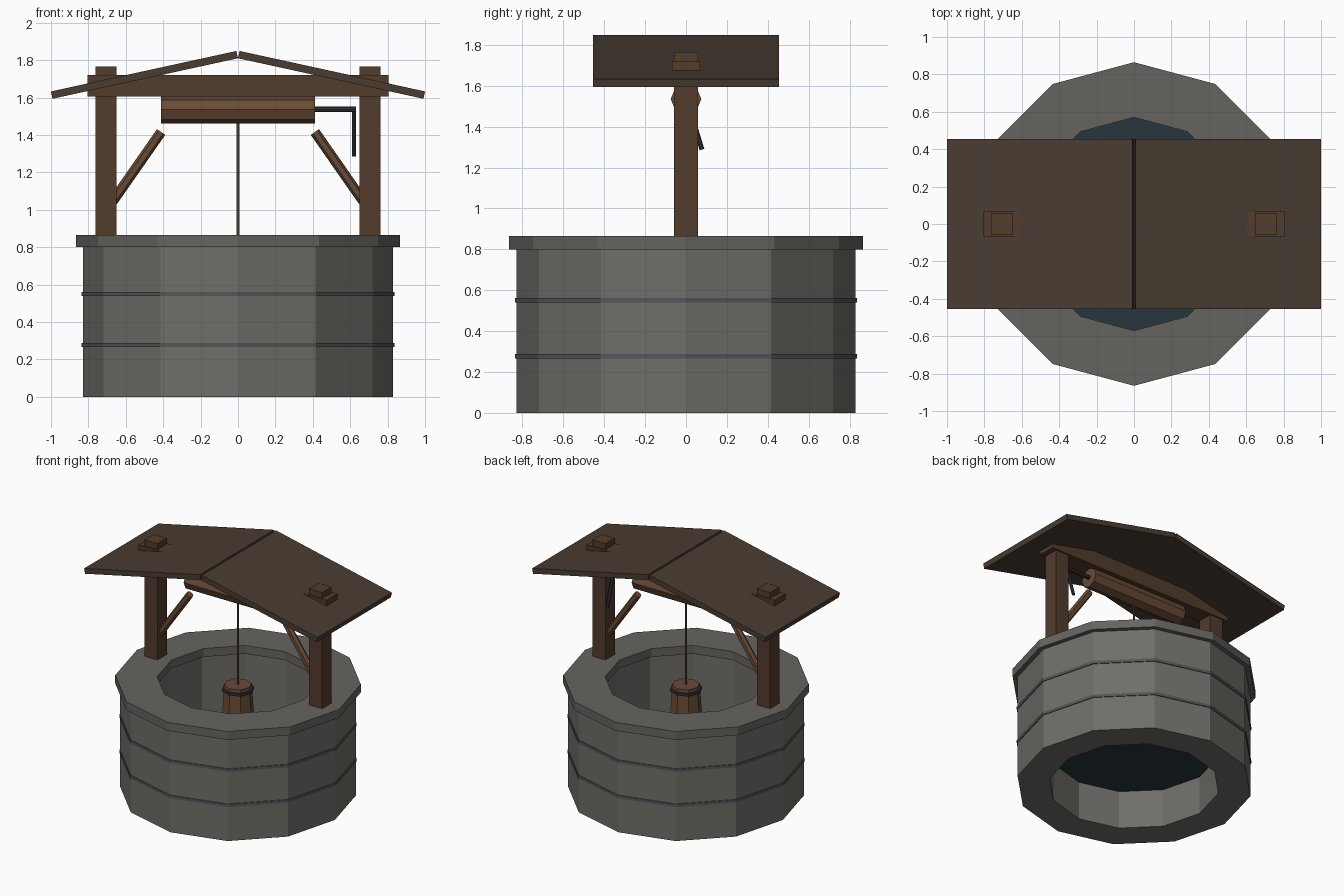
import bpy, bmesh
from math import cos, sin, pi, atan2
from mathutils import Vector, Matrix

if "Cube" in bpy.data.objects:
    bpy.data.objects.remove(bpy.data.objects["Cube"])


def material(name, rgb):
    m = bpy.data.materials.new(name)
    m.diffuse_color = (*rgb, 1)
    m.use_nodes = True
    m.node_tree.nodes["Principled BSDF"].inputs["Base Color"].default_value = m.diffuse_color
    return m


STONE = material("stone", (0.16, 0.155, 0.14))
RIM = material("rim_stone", (0.13, 0.127, 0.117))
WOOD = material("dark_wood", (0.085, 0.045, 0.025))
LIGHT_WOOD = material("light_wood", (0.14, 0.07, 0.036))
ROOF = material("roof_wood", (0.066, 0.046, 0.032))
IRON = material("iron", (0.03, 0.032, 0.037))
BAND = material("band_metal", (0.085, 0.09, 0.1))
WATER = material("water", (0.02, 0.035, 0.047))
ROPE = material("rope", (0.13, 0.085, 0.045))


def finish(name, bm, mat):
    bmesh.ops.recalc_face_normals(bm, faces=bm.faces)
    me = bpy.data.meshes.new(name)
    bm.to_mesh(me)
    bm.free()
    me.materials.append(mat)
    ob = bpy.data.objects.new(name, me)
    bpy.context.collection.objects.link(ob)
    return ob


def ring(name, r_in, r_out, z0, z1, mat, sides=12):
    """Square-section faceted ring around the z axis."""
    bm = bmesh.new()
    profile = [(r_in, z0), (r_out, z0), (r_out, z1), (r_in, z1)]
    loops = [[bm.verts.new((r * cos(2 * pi * i / sides), r * sin(2 * pi * i / sides), z))
              for r, z in profile] for i in range(sides)]
    for i in range(sides):
        a, b = loops[i], loops[(i + 1) % sides]
        for k in range(4):
            n = (k + 1) % 4
            bm.faces.new((a[k], b[k], b[n], a[n]))
    return finish(name, bm, mat)


def rod(name, a, b, r1, mat, sides=8, r2=None, roll=0):
    """Faceted rod or cone from point a to point b."""
    a, b = Vector(a), Vector(b)
    d = b - a
    bm = bmesh.new()
    rot = d.to_track_quat('Z', 'Y').to_matrix().to_4x4()
    bmesh.ops.create_cone(bm, cap_ends=True, segments=sides, radius1=r1,
                          radius2=r1 if r2 is None else r2, depth=d.length,
                          matrix=Matrix.Translation((a + b) / 2) @ rot @ Matrix.Rotation(roll, 4, 'Z'))
    return finish(name, bm, mat)


def box(name, centre, size, mat, angle=0):
    """Box turned about the y axis."""
    bm = bmesh.new()
    bmesh.ops.create_cube(bm, size=1, matrix=Matrix.Translation(centre)
                          @ Matrix.Rotation(angle, 4, 'Y') @ Matrix.Diagonal((*size, 1)))
    return finish(name, bm, mat)


# Stone shaft, rim, bands and water
ring("well_wall", 0.60, 0.83, 0, 0.805, STONE)
ring("well_rim", 0.57, 0.865, 0.80, 0.865, RIM)
for i, z in enumerate((0.277, 0.55)):
    ring(f"wall_band_{i + 1}", 0.80, 0.836, z - 0.011, z + 0.011, BAND)
rod("water", (0, 0, 0.295), (0, 0, 0.305), 0.605, WATER, sides=12, roll=pi / 2)

# Posts, braces and roof slabs, one of each per side
slope = atan2(0.216, 0.99)
length, thick = 1.015, 0.04
for side, s in (("left", -1), ("right", 1)):
    box(f"{side}_post", (s * 0.706, 0, 1.3075), (0.112, 0.115, 0.915), WOOD)
    rod(f"{side}_brace", (s * 0.67, 0, 1.045), (s * 0.411, 0, 1.416), 0.027, LIGHT_WOOD, sides=6)
    cx = length / 2 * cos(slope) + thick / 2 * sin(slope)
    cz = 1.81 - length / 2 * sin(slope) + thick / 2 * cos(slope)
    box(f"{side}_roof", (s * cx, 0, cz), (length, 0.91, thick), ROOF, s * slope)

# Cross beam
box("cross_beam", (0, 0, 1.662), (1.61, 0.135, 0.115), WOOD)

# Winding drum with crank
rod("drum", (-0.413, 0, 1.535), (0.413, 0, 1.535), 0.075, LIGHT_WOOD, sides=8)
rod("crank_axle", (0.40, 0, 1.537), (0.63, 0, 1.537), 0.015, IRON, sides=8)
rod("crank_arm", (0.62, 0, 1.545), (0.62, 0.078, 1.288), 0.012, IRON, sides=6)

# Rope and hanging bucket
rod("rope", (0, 0, 0.80), (0, 0, 1.50), 0.008, ROPE, sides=6)
rod("bucket", (0, 0, 0.58), (0, 0, 0.83), 0.115, LIGHT_WOOD, sides=8, r2=0.098)
ring("bucket_band", 0.09, 0.113, 0.785, 0.805, IRON, sides=8)
